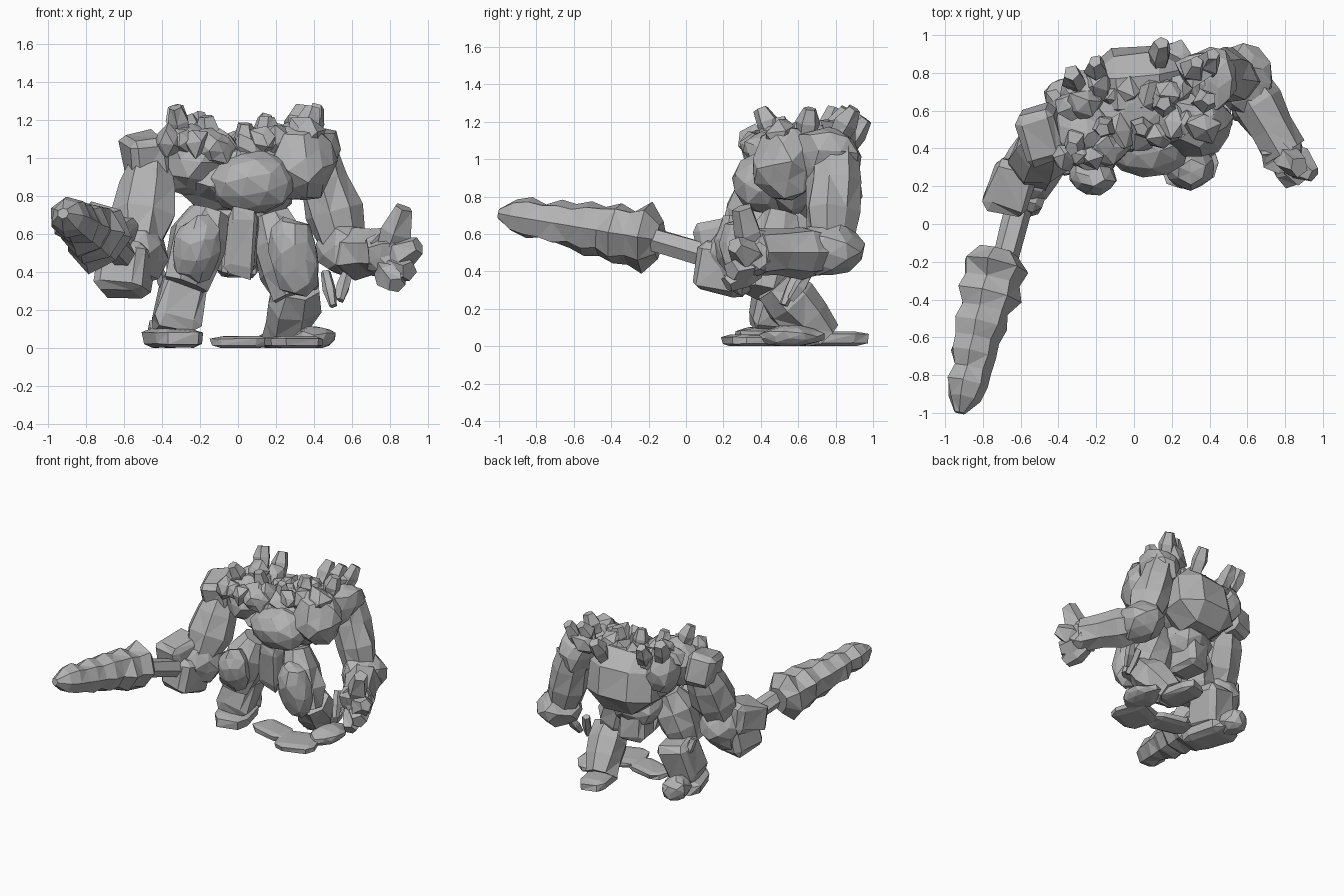
import bpy
import bmesh
import math
import random
from mathutils import Vector, Euler

random.seed(7)
cube = bpy.data.objects.get("Cube")
if cube:
    bpy.data.objects.remove(cube)

stone = bpy.data.materials.new("grey_stone")
stone.use_nodes = True
GREY = (.45, .45, .45, 1)
stone.diffuse_color = GREY
stone.node_tree.nodes["Principled BSDF"].inputs["Base Color"].default_value = GREY


def finish(name, bm):
    """Keep everything above the ground and store as a flat shaded object."""
    for vert in bm.verts:
        vert.co.z = max(vert.co.z, 0)
    bmesh.ops.recalc_face_normals(bm, faces=bm.faces[:])
    mesh = bpy.data.meshes.new(name)
    bm.to_mesh(mesh)
    bm.free()
    mesh.materials.append(stone)
    bpy.context.collection.objects.link(bpy.data.objects.new(name, mesh))


def place(bm, centre, size, turn, rough, spin):
    """Jitter the vertices, then scale, turn and move them into position."""
    frame = Euler([math.radians(angle) for angle in turn]).to_matrix()
    for vert in bm.verts:
        point = spin @ vert.co * random.uniform(1 - rough, 1 + rough)
        vert.co = frame @ (point * Vector(size)) + Vector(centre)


def rock(name, centre, size, turn=(0, 0, 0), detail=2, rough=.12):
    """A rough faceted boulder with the given half sizes."""
    bm = bmesh.new()
    bmesh.ops.create_icosphere(bm, subdivisions=detail, radius=1)
    spin = Euler([random.uniform(0, 3) for axis in range(3)]).to_matrix()
    frame = Euler([math.radians(angle) for angle in turn]).to_matrix()
    for vert in bm.verts:
        point = spin @ vert.co * random.uniform(1 - rough, 1 + rough)
        scaled = Vector([a * b for a, b in zip(point, size)])
        vert.co = frame @ scaled + Vector(centre)
    finish(name, bm)


def block(name, centre, size, turn=(0, 0, 0), cut=.3, rough=.1):
    """A chipped slab: a box with bevelled edges and uneven corners."""
    bm = bmesh.new()
    bmesh.ops.create_cube(bm, size=2)
    bmesh.ops.bevel(bm, geom=bm.edges[:], offset=cut, segments=1, affect='EDGES')
    bmesh.ops.triangulate(bm, faces=bm.faces[:])
    frame = Euler([math.radians(angle) for angle in turn]).to_matrix()
    for vert in bm.verts:
        point = vert.co * random.uniform(1 - rough, 1 + rough)
        scaled = Vector([a * b for a, b in zip(point, size)])
        vert.co = frame @ scaled + Vector(centre)
    finish(name, bm)


def limb(name, start, end, radii, sides=7, rough=.12):
    """A faceted closed tube from start to end with evenly spaced rings."""
    bm = bmesh.new()
    start, end = Vector(start), Vector(end)
    turn = (end - start).to_track_quat('Z', 'Y').to_matrix()
    rings = []
    for i, radius in enumerate(radii):
        middle = start.lerp(end, i / (len(radii) - 1))
        ring = []
        for k in range(sides):
            angle = math.tau * k / sides
            reach = radius * random.uniform(1 - rough, 1 + rough)
            spoke = Vector((math.cos(angle), math.sin(angle), 0)) * reach
            ring.append(bm.verts.new(middle + turn @ spoke))
        rings.append(ring)
    for low, high in zip(rings, rings[1:]):
        for k in range(sides):
            n = (k + 1) % sides
            bm.faces.new((low[k], low[n], high[n], high[k]))
    for ring in (rings[0], rings[-1]):
        bm.faces.new(ring)
    bmesh.ops.triangulate(bm, faces=bm.faces[:])
    finish(name, bm)


def shard(name, base, tip, radius):
    """A blunt crystal leaning from base to tip."""
    limb(name, base, tip, (radius * .8, radius, radius * .6), sides=5, rough=.2)


# Torso: core, front plate, back dome and side boulders
rock("torso_core", (0, .6, .9), (.34, .26, .22))
rock("chest_plate", (.08, .42, .87), (.23, .17, .17), rough=.06)
block("back_dome", (.02, .73, .88), (.26, .19, .24), turn=(8, 0, 5), cut=.55, rough=.05)
rock("chest_right", (-.26, .49, 1), (.18, .17, .19))
rock("chest_left", (.34, .54, .97), (.17, .18, .2))
rock("brow", (-.13, .42, 1.05), (.13, .1, .1), rough=.2)
rock("right_back", (-.27, .68, 1), (.13, .14, .17))

# Loose stones over the upper back and shoulders, in two staggered rows
STONES = 22
for i in range(STONES):
    x = .76 * i / (STONES - 1) - .37
    row = .14 if i % 2 else -.12
    y = .58 + .15 * x + row + random.uniform(-.06, .06)
    z = 1.02 + min(abs(x) * .4, .1) + random.uniform(-.04, .03)
    size = random.uniform(.075, .105)
    rock(f"shoulder_stone_{i}", (x, y, z), (size, size, size), detail=1, rough=.25)

# Crystals fanning out from the ridge, lower towards the middle
tips = [(-.33, .4), (-.17, .5), (-.33, .8), (-.21, .86), (.04, .5),
        (.16, .64), (.15, .96), (.4, .66), (.33, .86), (.42, .9)]
for i, (x, y) in enumerate(tips):
    top = min(1.27, 1.17 + abs(x) * .3)
    shard(f"crystal_{i}", (x * .9, .6 + (y - .6) * .7, top - .15), (x, y, top), .065)

# Pelvis and hanging front slab
rock("pelvis", (0, .58, .62), (.19, .2, .15))
block("hip_slab", (0, .62, .5), (.1, .12, .13), turn=(5, 0, 10))
block("front_slab", (.02, .4, .56), (.08, .06, .18), turn=(8, 4, 0))

# Right leg
limb("right_thigh", (-.15, .45, .72), (-.28, .37, .33), (.1, .16, .16, .12), sides=8)
rock("right_knee", (-.22, .26, .52), (.13, .1, .19), turn=(12, 8, 0))
block("right_shin", (-.31, .49, .24), (.12, .13, .16), turn=(-12, 14, 8))
block("right_foot", (-.34, .46, .05), (.13, .18, .05), turn=(0, 0, 15), cut=.4)
rock("right_heel", (-.38, .66, .08), (.1, .12, .1))

# Left leg, with the heel set back and inward
limb("left_thigh", (.17, .5, .7), (.31, .43, .28), (.1, .15, .16, .13), sides=8)
rock("left_knee", (.3, .3, .48), (.13, .11, .22), turn=(10, -8, 0))
limb("left_shin", (.31, .47, .33), (.25, .73, .04), (.13, .15, .13, .12))
block("left_heel", (.22, .79, .04), (.1, .17, .04), turn=(0, 0, 10), cut=.4)
rock("left_outer_foot", (.4, .56, .05), (.12, .17, .06))
block("left_toe_slab", (.29, .35, .03), (.15, .14, .03), turn=(0, 0, 20), cut=.4)
block("middle_slab", (.02, .42, .03), (.16, .1, .03), turn=(0, 0, -12), cut=.4)

# Right arm reaching forward
block("right_shoulder", (-.49, .47, 1), (.1, .14, .12), turn=(10, -8, 15))
limb("right_upper_arm", (-.46, .47, 1), (-.52, .29, .55), (.11, .15, .16, .13))
rock("right_elbow", (-.54, .3, .49), (.16, .17, .18))
block("right_forearm", (-.6, .2, .42), (.13, .14, .14), turn=(-10, 5, -15))
block("right_fist", (-.65, .2, .56), (.12, .14, .11), turn=(10, 0, -15))

# Club: slim grip swelling into a lumpy tapering head
limb("club_grip", (-.59, .16, .47), (-.68, -.18, .57), (.07, .07, .07), sides=6, rough=.05)
LUMPS = 10
lumps = [(.18 - .09 * i / LUMPS) * (.87 if i % 2 else 1) for i in range(LUMPS)]
limb("club_head", (-.72, -.14, .57), (-.92, -1, .71), [.1, *lumps, .03], rough=.14)

# Left arm hanging behind, then bending forward
rock("left_shoulder", (.41, .76, 1.02), (.13, .18, .18), rough=.16)
limb("left_upper_arm", (.41, .79, 1.05), (.55, .77, .55), (.12, .14, .15, .12), sides=8)
rock("left_elbow", (.58, .76, .52), (.16, .18, .15))
limb("left_forearm", (.57, .76, .5), (.8, .38, .5), (.12, .14, .12, .13))
rock("left_palm", (.79, .38, .49), (.12, .11, .12), rough=.2)
for i, tip in enumerate([(.87, .3, .74), (.95, .26, .54), (.9, .24, .4), (.84, .22, .33)]):
    shard(f"left_finger_{i}", (.78, .37, .37 + .16 * tip[2]), tip, .085)

# Splinters below the left elbow and the right hip
shard("elbow_splinter_front", (.46, .6, .4), (.5, .52, .22), .035)
shard("elbow_splinter_back", (.58, .66, .4), (.54, .56, .25), .035)
shard("hip_splinter", (-.42, .5, .42), (-.38, .55, .28), .035)
